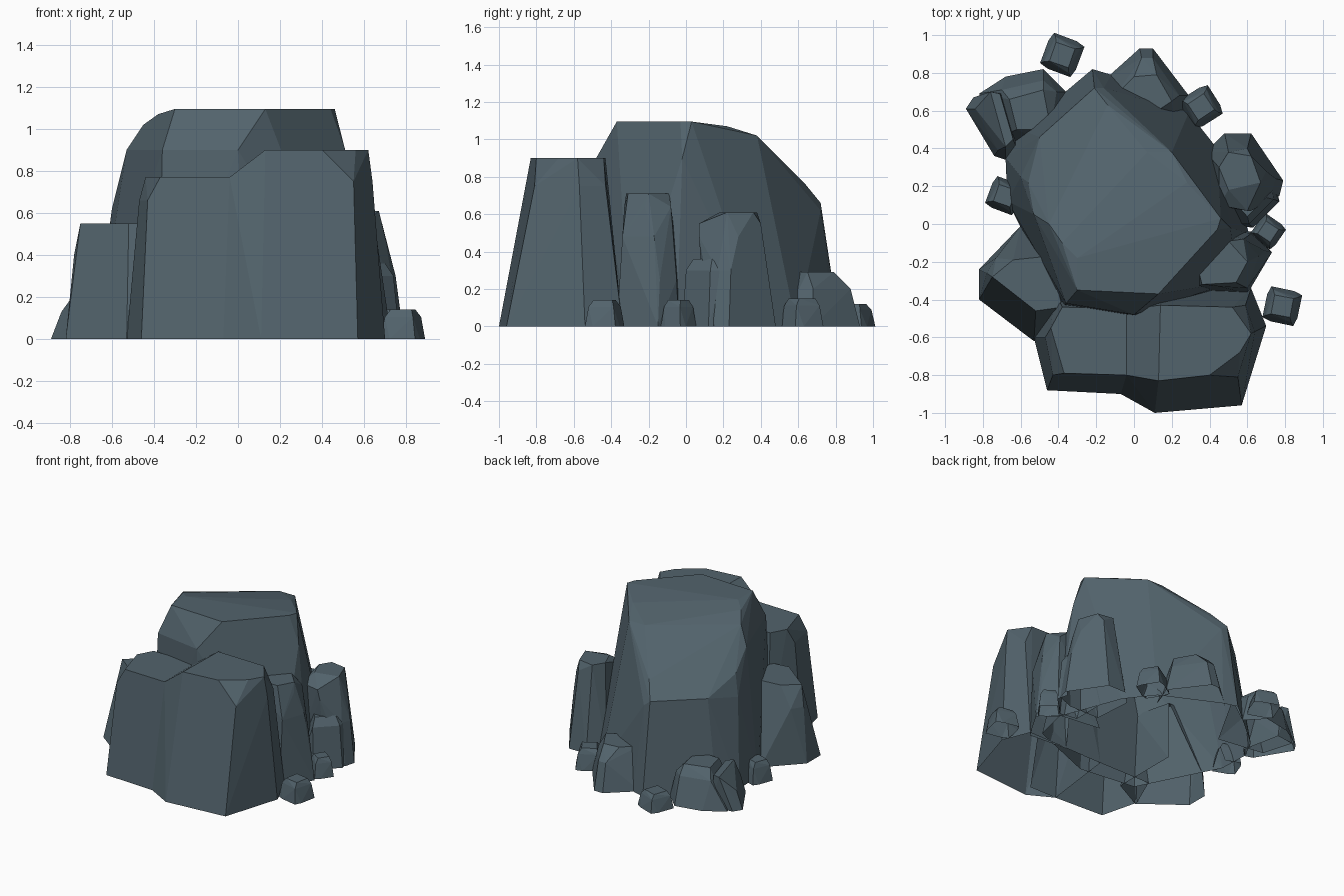
import bpy, bmesh, math

if "Cube" in bpy.data.objects:
    bpy.data.objects.remove(bpy.data.objects["Cube"])

slate = bpy.data.materials.new("slate")
slate.diffuse_color = (0.085, 0.125, 0.15, 1)
slate.use_nodes = True
slate.node_tree.nodes["Principled BSDF"].inputs["Base Color"].default_value = slate.diffuse_color
hulls = []          # (object, outward planes) of every rock


def rock(name, *levels):
    """Flat-faced convex boulder, open underneath, through points (x, y) grouped by height."""
    bm = bmesh.new()
    for z, pts in levels:
        for x, y in pts:
            bm.verts.new((x, y, z))
    hull = bmesh.ops.convex_hull(bm, input=bm.verts[:])
    junk = [v for v in hull["geom_interior"] + hull["geom_unused"]
            if isinstance(v, bmesh.types.BMVert)]
    bmesh.ops.delete(bm, geom=list(set(junk)), context='VERTS')
    bmesh.ops.dissolve_limit(bm, angle_limit=math.radians(3),
                             verts=bm.verts[:], edges=bm.edges[:])
    bmesh.ops.recalc_face_normals(bm, faces=bm.faces[:])
    floor = [f for f in bm.faces if all(v.co.z < 0.001 for v in f.verts)]
    bmesh.ops.delete(bm, geom=floor, context='FACES')
    planes = [(f.normal.copy(), f.verts[0].co.copy()) for f in bm.faces]
    me = bpy.data.meshes.new(name)
    bm.to_mesh(me)
    bm.free()
    me.materials.append(slate)
    ob = bpy.data.objects.new(name, me)
    bpy.context.collection.objects.link(ob)
    hulls.append((ob, planes))


def drop_buried_faces():
    """Remove faces that lie wholly inside a neighbouring rock."""
    for ob, _ in hulls:
        bm = bmesh.new()
        bm.from_mesh(ob.data)
        buried = [f for f in bm.faces if any(
            all((v.co - p).dot(n) < -0.003 for v in f.verts for n, p in planes)
            for other, planes in hulls if other is not ob)]
        bmesh.ops.delete(bm, geom=buried, context='FACES')
        bm.to_mesh(ob.data)
        bm.free()


def pebble(name, x, y, r, h, turn):
    """Small blocky loose stone with a chamfered top."""
    def ring(s, off=0):
        return [(x + r * s * math.cos(turn + off + i * math.tau / 4),
                 y + r * s * math.sin(turn + off + i * math.tau / 4)) for i in range(4)]
    rock(name, (0, ring(1.0) + ring(0.85, 0.4)), (h * 0.75, ring(0.82)), (h, ring(0.6, 0.1)))


# Tall central tower, sloping down to the back left
rock("tower",
     (0, [(-.22, .82), (-.12, .79), (.29, .59), (.44, .4), (.61, -.05), (.55, -.3),
          (.05, -.5), (-.38, -.45), (-.67, .12), (-.68, .35), (-.6, .5)]),
     (.62, [(-.16, .72), (-.6, .25)]),
     (.66, [(-.21, .72), (-.5, .46)]),
     (.77, [(-.14, .63), (-.56, .22)]),
     (.9, [(0, -.48), (-.36, -.42), (-.53, .05), (.51, -.02)]),
     (1.02, [(.07, .38), (.2, .38), (-.45, .0)]),
     (1.07, [(.28, .22), (-.38, -.1)]),
     (1.095, [(.46, .03), (.44, -.03), (.13, -.37), (-.3, -.35), (.2, .0), (-.3, -.18)]))

# Stepped cliff at the front
rock("front_cliff_left",
     (0, [(-.46, -.88), (-.07, -.9), (.15, -.9), (.15, -.35), (-.42, -.35), (-.53, -.6)]),
     (.66, [(-.43, -.8), (-.47, -.6)]),
     (.77, [(-.37, -.79), (-.04, -.8), (.12, -.78), (.12, -.45), (-.38, -.44), (-.44, -.55)]))
rock("front_cliff_right",
     (0, [(-.07, -.9), (.11, -1), (.57, -.96), (.7, -.54), (.62, -.34), (0, -.35)]),
     (.75, [(.55, -.81), (.64, -.57), (.59, -.43)]),
     (.77, [(-.04, -.8), (-.04, -.45)]),
     (.9, [(.13, -.83), (.4, -.8), (.56, -.68), (.62, -.58), (.52, -.44), (.14, -.43)]))

# Shelf on the left
rock("left_shelf",
     (0, [(-.82, -.4), (-.53, -.62), (-.3, -.5), (-.3, 0), (-.6, -.01), (-.82, -.24)]),
     (.4, [(-.78, -.26), (-.73, -.18)]),
     (.55, [(-.75, -.28), (-.64, -.19), (-.45, -.17), (-.38, -.44), (-.52, -.46)]))

# Shoulders on the right
rock("right_front_shoulder",
     (0, [(.6, -.37), (.73, -.15), (.62, -.04), (.3, 0), (.3, -.35)]),
     (.25, [(.69, -.14), (.62, -.05)]),
     (.48, [(.6, -.34), (.66, -.17), (.6, -.08)]),
     (.64, [(.61, -.22), (.58, -.08), (.45, -.33)]),
     (.71, [(.36, -.32), (.54, -.31), (.6, -.2), (.5, -.09), (.33, -.2)]))
rock("right_low_step",
     (0, [(.63, -.02), (.77, .12), (.75, .2), (.5, .25), (.5, 0)]),
     (.3, [(.61, .0), (.74, .13), (.73, .2)]),
     (.36, [(.6, .04), (.7, .14), (.5, .15)]))
rock("right_back_shoulder",
     (0, [(.64, .1), (.77, .15), (.79, .23), (.62, .48), (.48, .48), (.38, .38), (.4, .1)]),
     (.3, [(.73, .17), (.75, .24)]),
     (.48, [(.62, .07), (.7, .2), (.7, .28)]),
     (.55, [(.6, .07), (.45, .1), (.6, .4)]),
     (.61, [(.67, .22), (.62, .36), (.5, .38), (.45, .3), (.5, .18)]))

# Low boulders along the back
rock("back_boulder",
     (0, [(.03, .93), (.1, .93), (.29, .68), (.22, .5), (-.1, .6), (-.16, .76)]),
     (.2, [(.04, .88), (.1, .88), (.24, .68)]),
     (.29, [(.0, .78), (.12, .79), (.2, .65), (.05, .55), (-.1, .68)]))
rock("back_left_boulder",
     (0, [(-.82, .69), (-.68, .78), (-.48, .82), (-.36, .7), (-.4, .4), (-.75, .45)]),
     (.2, [(-.7, .71), (-.48, .76), (-.41, .7)]),
     (.27, [(-.66, .66), (-.48, .71), (-.44, .5), (-.62, .5)]))
rock("left_slab",
     (0, [(-.89, .61), (-.85, .67), (-.68, .69), (-.62, .4), (-.68, .34), (-.74, .36)]),
     (.13, [(-.84, .61), (-.72, .39)]),
     (.24, [(-.76, .7), (-.71, .69), (-.64, .45), (-.68, .41)]))

# Loose stones around the foot
for i, spec in enumerate([(.785, -.435, .12, .14, .5), (.71, -.04, .095, .14, .1),
                          (.355, .62, .12, .15, -.3), (-.38, .895, .125, .12, .35),
                          (-.685, .15, .11, .15, .35)]):
    pebble(f"loose_stone_{i + 1}", *spec)

drop_buried_faces()
